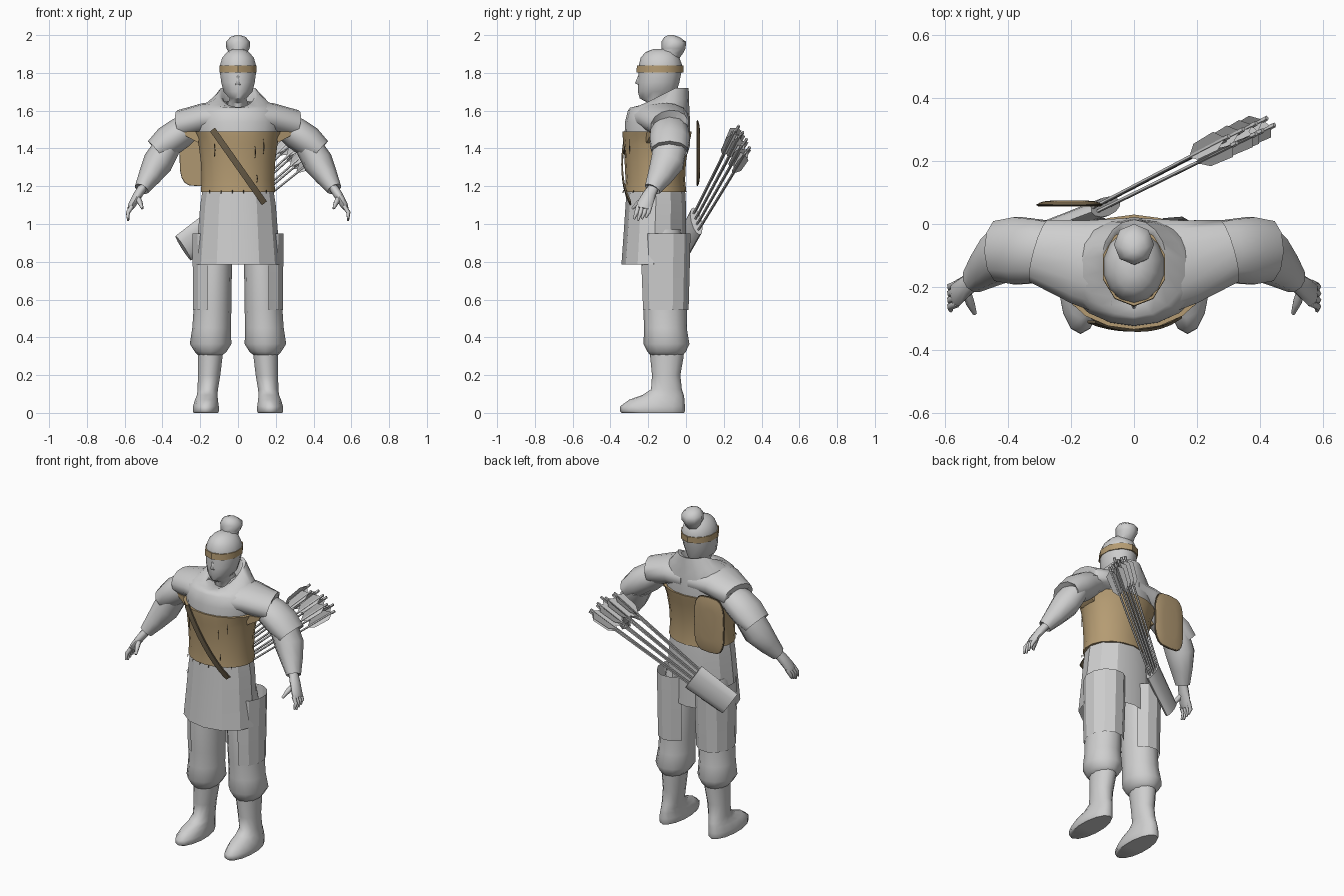
import bpy, bmesh, math, random
from mathutils import Vector

random.seed(4)


def material(name, rgb):
    m = bpy.data.materials.new(name)
    m.diffuse_color = (*rgb, 1)
    return m


GREY = material("grey cloth", (0.62, 0.62, 0.62))
TAN = material("tan leather", (0.46, 0.33, 0.17))
WOVEN = material("woven tan", (0.43, 0.31, 0.165))
DARK = material("dark leather", (0.13, 0.10, 0.06))


def finish(name, bm, mat, angle=40):
    bmesh.ops.recalc_face_normals(bm, faces=bm.faces)
    me = bpy.data.meshes.new(name)
    bm.to_mesh(me)
    bm.free()
    me.materials.append(mat)
    me.shade_smooth()
    me.set_sharp_from_angle(angle=math.radians(angle))
    ob = bpy.data.objects.new(name, me)
    bpy.context.collection.objects.link(ob)
    return ob


def skin(name, rings, mat, closed=True, caps=True, angle=40):
    """Bridge a list of point rings into one surface."""
    bm = bmesh.new()
    rows = [[bm.verts.new(p) for p in r] for r in rings]
    n = len(rows[0])
    for a, b in zip(rows, rows[1:]):
        for i in range(n if closed else n - 1):
            j = (i + 1) % n
            bm.faces.new((a[i], a[j], b[j], b[i]))
    if caps and closed:
        bm.faces.new(rows[0])
        bm.faces.new(rows[-1])
    return finish(name, bm, mat, angle)


def spow(v, p):
    return math.copysign(abs(v) ** p, v)


def loft(name, data, mat, n=16, s=1, arc=None, caps=True, angle=40):
    """Level rings: z, half width, front y, back y, centre x, tilt, tilt limit."""
    if arc:
        angs = [math.radians(arc[0] + (arc[1] - arc[0]) * i / (n - 1)) for i in range(n)]
    else:
        angs = [-math.pi / 2 + 2 * math.pi * i / n for i in range(n)]
    rings = []
    for row in data:
        z, rx, yf, yb, cx, tilt, top = (tuple(row) + (0, 0, 1)[len(row) - 4:])
        cy, ry = (yf + yb) / 2, (yb - yf) / 2
        rings.append([Vector((s * (cx + rx * math.cos(a)), cy + ry * math.sin(a),
                              z + min(tilt * ry * math.sin(a), top))) for a in angs])
    return skin(name, rings, mat, not arc, caps, angle)


def tube(name, path, mat, n=10, s=1, ref=(0, 1, 0), power=1, caps=True, angle=50):
    """Rings square to a path: x, y, z, radius across, radius along ref."""
    pts = [Vector((s * p[0], p[1], p[2])) for p in path]
    rings = []
    for i, c in enumerate(pts):
        t = (pts[min(i + 1, len(pts) - 1)] - pts[max(i - 1, 0)]).normalized()
        u = Vector(ref)
        u = (u - t * u.dot(t)).normalized()
        v = t.cross(u)
        a, b = path[i][3], path[i][-1]
        rings.append([c + v * a * spow(math.cos(2 * math.pi * k / n), power)
                      + u * b * spow(math.sin(2 * math.pi * k / n), power) for k in range(n)])
    return skin(name, rings, mat, True, caps, angle)


# Head, nose, band and top knot
loft("head", [(1.58, .055, -.19, -.06), (1.64, .055, -.20, -.05), (1.665, .045, -.245, -.06),
              (1.70, .078, -.255, -.05), (1.75, .091, -.255, -.035), (1.80, .098, -.252, -.025),
              (1.84, .098, -.25, -.02), (1.88, .086, -.24, -.035), (1.91, .06, -.215, -.055),
              (1.927, .025, -.17, -.09)], GREY, 14)
skin("nose", [[(-.014, -.25, 1.735), (.014, -.25, 1.735), (.005, -.25, 1.785), (-.005, -.25, 1.785)],
              [(-.003, -.27, 1.745), (.003, -.27, 1.745), (.002, -.256, 1.78), (-.002, -.256, 1.78)]],
     GREY, angle=100)
loft("headband", [(1.803, .096, -.25, -.025), (1.803, .104, -.262, -.014),
                  (1.84, .104, -.26, -.012), (1.84, .096, -.25, -.025)], TAN, 10, caps=False)
loft("top_knot", [(1.87, .055, -.16, -.04), (1.905, .046, -.135, -.015), (1.93, .062, -.13, -.002),
                  (1.965, .064, -.13, 0), (1.99, .04, -.115, -.035), (2.0, .012, -.095, -.065)],
     GREY, 8, angle=65)

# Upper garment with raised back collar
loft("upper_garment", [(1.47, .215, -.325, .02), (1.54, .225, -.323, .022), (1.60, .215, -.308, .018),
                       (1.64, .165, -.295, .016, 0, .15), (1.685, .105, -.265, .014, 0, .5, .035),
                       (1.68, .088, -.25, -.005, 0, .5, .035), (1.61, .06, -.21, -.03)],
     GREY, 18, angle=60)

# Chest wrap
loft("chest_wrap", [(1.17, .20, -.325, .002), (1.23, .195, -.32, -.005), (1.33, .20, -.325, .0),
                    (1.42, .212, -.33, .015), (1.46, .225, -.335, .025), (1.49, .24, -.335, .03),
                    (1.49, .20, -.31, .01)], TAN, 18)

# Skirt hanging from the waist
loft("skirt", [(1.18, .188, -.315, -.005), (1.10, .20, -.32, 0), (.95, .212, -.33, .0),
               (.785, .226, -.342, .0)], GREY, 12, caps=False, angle=25)


def front_y(x, rx):
    return -.16 - .172 * math.sqrt(max(0, 1 - (x / rx) ** 2))


# Diagonal chest strap
rows = []
for i in range(9):
    t = i / 8
    x, z = -.135 + .275 * t, 1.50 - .39 * t
    y = front_y(x, .25 - .04 * t) - .01
    rows.append([(x - .013, y, z - .01), (x + .013, y - .001, z + .01),
                 (x + .013, y + .008, z + .01), (x - .013, y + .008, z - .01)])
skin("chest_strap", rows, DARK)

# Fine lacing on the wrap and knots along its lower edge
for i, (x, z, h) in enumerate([(-.125, 1.39, .07), (.09, 1.38, .06), (.135, 1.41, .08),
                               (.10, 1.24, .04)]):
    y = front_y(x, .21) - .005
    tube(f"lacing_{i}", [(x, y, z - h / 2, .0015), (x + .003, y - .003, z, .002),
                         (x, y - .003, z + h / 2, .0015)], DARK, 4)
for i in range(6):
    x = -.15 + .06 * i
    y = front_y(x, .205)
    tube(f"waist_knot_{i}", [(x, y, 1.178, .003), (x, y - .005, 1.163, .002)], DARK, 4)

for s, side in ((-1, "left"), (1, "right")):
    # Flared corner of the wrap below the shoulder
    skin("wrap_corner_" + side, [[(s * .20, -.215, 1.49), (s * .285, -.19, 1.488), (s * .275, -.19, 1.465),
                                  (s * .21, -.21, 1.43)],
                                 [(s * .20, -.10, 1.49), (s * .285, -.10, 1.488), (s * .275, -.10, 1.465),
                                  (s * .21, -.10, 1.43)]], TAN)
    # Shoulder cap, sleeve, forearm
    tube("shoulder_cap_" + side, [(.05, -.14, 1.565, .085, .165), (.17, -.12, 1.56, .082, .138),
                                  (.30, -.086, 1.525, .08, .105), (.285, -.086, 1.53, .06, .08)],
         GREY, 14, s, angle=60)
    tube("sleeve_" + side, [(.22, -.09, 1.53, .06, .09), (.30, -.087, 1.485, .083, .105),
                            (.37, -.085, 1.437, .085, .112), (.432, -.086, 1.39, .066, .10),
                            (.40, -.086, 1.41, .05, .07)], GREY, 10, s, angle=60)
    tube("forearm_" + side, [(.375, -.085, 1.41, .072, .095), (.425, -.10, 1.325, .08, .09),
                             (.47, -.14, 1.25, .06, .068), (.51, -.178, 1.185, .04, .045),
                             (.50, -.17, 1.20, .025, .03)], GREY, 10, s, angle=60)
    # Hand with fingers and thumb
    tube("palm_" + side, [(.50, -.17, 1.20, .024, .028), (.53, -.195, 1.155, .024, .036),
                          (.562, -.22, 1.10, .02, .042), (.572, -.225, 1.08, .014, .038)], GREY, 8, s, angle=60)
    for k in range(4):
        y = -.252 + .021 * k
        tip = 1.018 + .008 * abs(k - 1)
        tube(f"finger_{k}_{side}", [(.562, y, 1.095, .013), (.584, y - .01, 1.06, .012),
                                    (.582, y - .024, tip, .006)], GREY, 5, s, angle=80)
    tube("thumb_" + side, [(.535, -.205, 1.145, .016), (.52, -.25, 1.115, .015),
                           (.506, -.285, 1.082, .007)], GREY, 5, s, angle=80)
    # Trouser leg gathered under the knee
    loft("trouser_" + side, [(.97, .075, -.22, -.03, .12), (.80, .096, -.236, -.005, .128),
                             (.55, .10, -.226, .004, .135), (.45, .102, -.222, .004, .14),
                             (.365, .11, -.225, .018, .145), (.325, .085, -.205, .0, .145),
                             (.30, .06, -.185, -.02, .147)], GREY, 12, s, angle=60)
    # Open panel wrapped round the outer thigh
    loft("thigh_panel_" + side, [(.95, .114, -.235, .026, .131), (.75, .112, -.24, .022, .13),
                                 (.545, .107, -.232, .016, .133)], GREY, 8, s, (-74, 140), angle=25)
    # Boot
    loft("boot_" + side, [(.36, .07, -.19, -.015, .145), (.30, .067, -.19, -.012, .147),
                          (.20, .061, -.18, -.03, .153), (.125, .055, -.185, -.022, .16),
                          (.095, .056, -.23, -.012, .163), (.07, .062, -.30, -.008, .167),
                          (.035, .07, -.348, -.006, .17), (.008, .07, -.35, -.006, .17),
                          (0, .066, -.34, -.01, .17)], GREY, 14, s, angle=60)

# Rounded woven plate on the back
tube("back_plate_rim", [(-.205, .057, 1.375, .100, .17), (-.205, .060, 1.375, .105, .175),
                        (-.205, .064, 1.375, .104, .174)], DARK, 20, ref=(0, 0, 1), power=.55)
tube("back_plate", [(-.205, .055, 1.375, .101, .171), (-.205, .066, 1.375, .099, .169),
                    (-.205, .072, 1.375, .082, .145), (-.205, .075, 1.375, .05, .10)],
     WOVEN, 20, ref=(0, 0, 1), power=.55)

# Quiver, flattened against the hip
base, mouth = Vector((-.29, -.02, .872)), Vector((-.09, .055, 1.015))
end = Vector((.38, .30, 1.455))
inner = mouth - (mouth - base) * .3
tube("quiver", [(*base, .026, .078), (*mouth, .03, .087), (*mouth, .024, .078),
                (*inner, .02, .065)], GREY, 12, ref=(0, 0, 1))

# Arrows fanning out of the quiver, each with three vanes
axis = (end - base).normalized()
up = (Vector((0, 0, 1)) - axis * axis.z).normalized()
out = axis.cross(up)
for i in range(8):
    k = (i - 3.5) / 3.5
    w = (-1) ** i
    p0 = inner + up * k * .056 + out * w * .008
    p1 = end + up * (k * .10) + out * w * .015 - axis * random.uniform(-.01, .04)
    tube(f"arrow_shaft_{i}", [(*p0, .006), (*p1, .006)], GREY, 5, ref=(0, 0, 1))
    d = (p1 - p0).normalized()
    bm = bmesh.new()
    for a in range(3):
        ang = 2 * math.pi * a / 3 + i
        r = up * math.cos(ang) + out * math.sin(ang)
        prof = [(-.18, .004), (-.14, .031), (-.04, .036), (-.012, .004)]
        bm.faces.new([bm.verts.new(p1 + d * l + r * h) for l, h in prof])
    finish(f"arrow_vanes_{i}", bm, GREY)
    tube(f"arrow_nock_{i}", [(*(p1 - d * .012), .009), (*(p1 + d * .008), .008)], GREY, 5, ref=(0, 0, 1))
